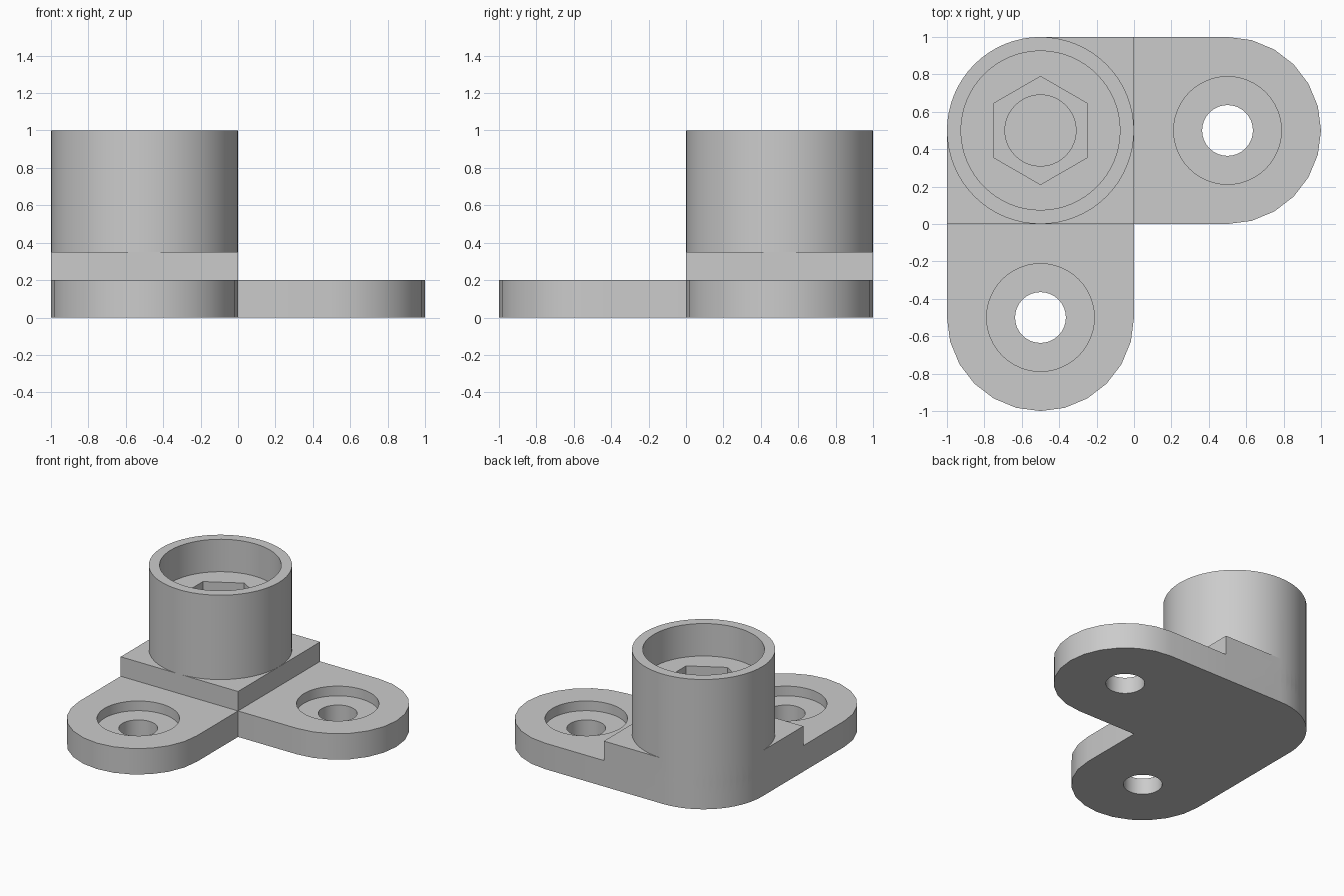
import bpy
import bmesh
from math import cos, sin, radians

cube = bpy.data.objects.get("Cube")
if cube:
    bpy.data.objects.remove(cube, do_unlink=True)

grey = bpy.data.materials.new("plain_grey")
grey.use_nodes = True
colour = (0.6, 0.6, 0.6, 1)
grey.diffuse_color = colour
grey.node_tree.nodes["Principled BSDF"].inputs["Base Color"].default_value = colour

CORNER = (-0.5, 0.5)
FEET = {"front": (-0.5, -0.5), "left": (0.5, 0.5)}


def arc(centre, radius, start, end, steps):
    """Points along an arc, both ends included."""
    angles = [radians(start + (end - start) * i / steps) for i in range(steps + 1)]
    return [(centre[0] + radius * cos(a), centre[1] + radius * sin(a)) for a in angles]


def circle(centre, radius, sides, turn=0):
    return arc(centre, radius, turn, turn + 360, sides)[:-1]


def prism(name, outline, bottom, top):
    """Solid made by raising an outline from bottom to top."""
    bm = bmesh.new()
    face = bm.faces.new([bm.verts.new((x, y, bottom)) for x, y in outline])
    raised = bmesh.ops.extrude_face_region(bm, geom=[face])["geom"]
    verts = [v for v in raised if isinstance(v, bmesh.types.BMVert)]
    bmesh.ops.translate(bm, verts=verts, vec=(0, 0, top - bottom))
    bmesh.ops.recalc_face_normals(bm, faces=bm.faces)
    mesh = bpy.data.meshes.new(name)
    bm.to_mesh(mesh)
    bm.free()
    mesh.materials.append(grey)
    obj = bpy.data.objects.new(name, mesh)
    bpy.context.collection.objects.link(obj)
    return obj


def combine(body, tool, operation):
    """Apply a boolean to the body and discard the tool."""
    mod = body.modifiers.new(tool.name, "BOOLEAN")
    mod.operation = operation
    mod.solver = "EXACT"
    mod.object = tool
    bpy.context.view_layer.objects.active = body
    bpy.ops.object.modifier_apply(modifier=mod.name)
    bpy.data.objects.remove(tool, do_unlink=True)


# L-shaped plate with two rounded feet
round_corner = arc(CORNER, 0.5, 90, 180, 16)
plate = (round_corner + arc(FEET["front"], 0.5, 180, 360, 12) + [(0, 0)]
         + arc(FEET["left"], 0.5, -90, 90, 12))
bracket = prism("corner_bracket", plate, 0, 0.2)

# Raised block and cup standing on the corner
block = round_corner + [(-1, 0), (0, 0), (0, 1)]
combine(bracket, prism("corner_block", block, 0, 0.35), "UNION")
combine(bracket, prism("cup", circle(CORNER, 0.5, 64), 0.1, 1), "UNION")

# Cup recess, hexagonal nut pocket and blind bolt bore
combine(bracket, prism("cup_recess", circle(CORNER, 0.425, 64), 0.75, 1.1), "DIFFERENCE")
combine(bracket, prism("nut_pocket", circle(CORNER, 0.289, 6, 30), 0.5, 0.8), "DIFFERENCE")
combine(bracket, prism("bolt_bore", circle(CORNER, 0.19, 48), 0.2, 0.6), "DIFFERENCE")

# Counterbored screw holes in the feet
for side, centre in FEET.items():
    combine(bracket, prism(side + "_counterbore", circle(centre, 0.288, 48), 0.125, 0.3), "DIFFERENCE")
    combine(bracket, prism(side + "_screw_hole", circle(centre, 0.136, 32), -0.1, 0.2), "DIFFERENCE")

# Smooth curved walls, sharp rims
bpy.ops.object.select_all(action="DESELECT")
bracket.select_set(True)
bpy.context.view_layer.objects.active = bracket
bpy.ops.object.shade_smooth_by_angle(angle=radians(30))
